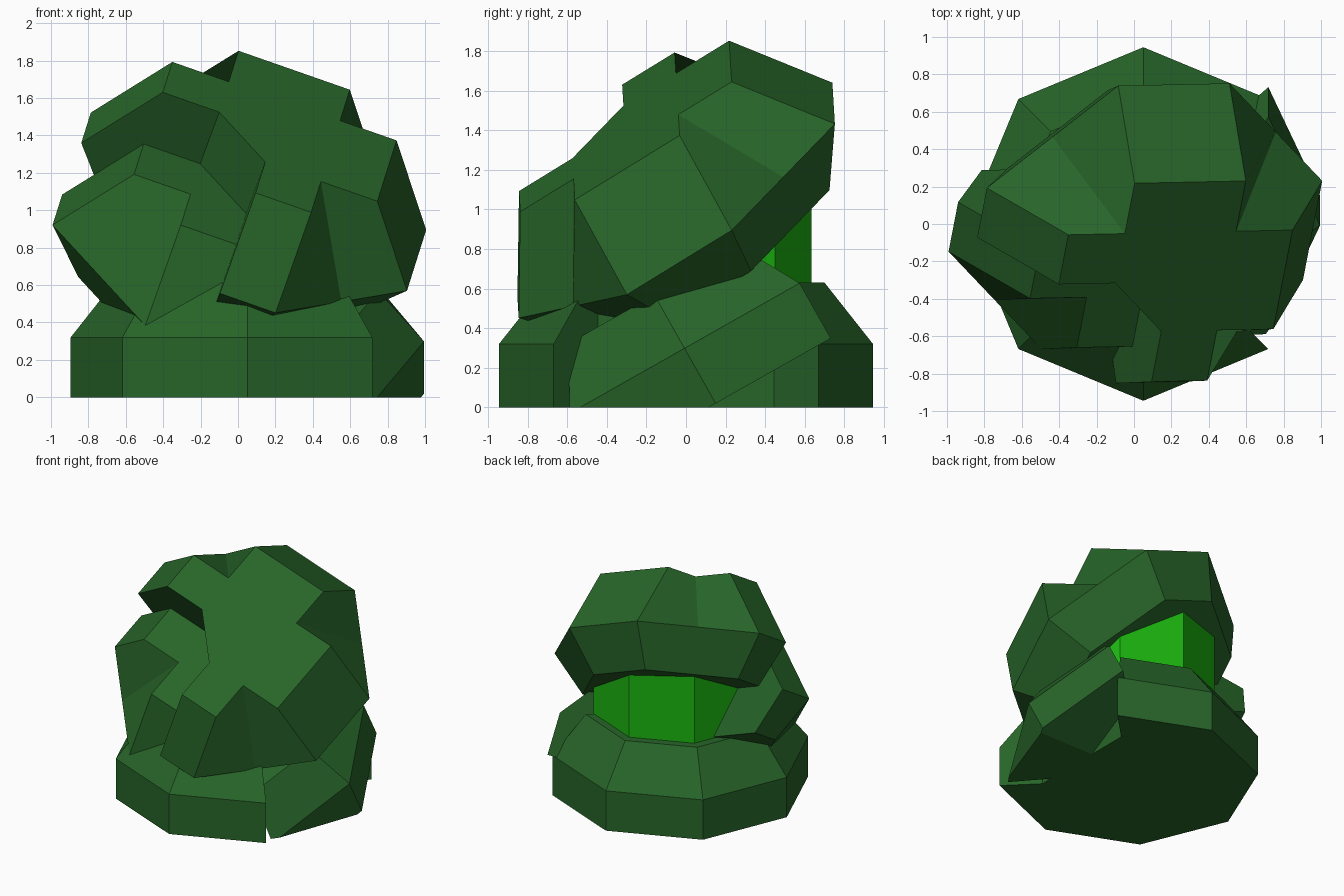
import bpy, bmesh, math
from mathutils import Matrix, Vector

if "Cube" in bpy.data.objects:
    bpy.data.objects.remove(bpy.data.objects["Cube"])

def material(name, rgb):
    m = bpy.data.materials.new(name)
    m.diffuse_color = (*rgb, 1)
    m.use_nodes = True
    m.node_tree.nodes["Principled BSDF"].inputs["Base Color"].default_value = m.diffuse_color
    return m

GREEN = material("dark_green", (0.0205, 0.13, 0.022))
BRIGHT = material("bright_green", (0.011, 0.47, 0.005))

def finish(name, bm, mat):
    bmesh.ops.remove_doubles(bm, verts=bm.verts, dist=0.0005)
    bmesh.ops.recalc_face_normals(bm, faces=bm.faces)
    me = bpy.data.meshes.new(name)
    bm.to_mesh(me)
    bm.free()
    me.materials.append(mat)
    ob = bpy.data.objects.new(name, me)
    bpy.context.collection.objects.link(ob)
    return ob

def add_polys(bm, polys):
    for poly in polys:
        bm.faces.new([bm.verts.new(p) for p in poly])

def hull(points):
    bm = bmesh.new()
    for p in points:
        bm.verts.new(p)
    bmesh.ops.convex_hull(bm, input=bm.verts)
    bmesh.ops.dissolve_limit(bm, angle_limit=0.01, verts=bm.verts, edges=bm.edges)
    return bm

def clip(bm, co, no):
    geom = bm.verts[:] + bm.edges[:] + bm.faces[:]
    r = bmesh.ops.bisect_plane(bm, geom=geom, plane_co=co, plane_no=no, clear_outer=True)
    edges = [e for e in r["geom_cut"] if isinstance(e, bmesh.types.BMEdge)]
    bmesh.ops.contextual_create(bm, geom=edges)

def octagon(i, r, z, cx=0.05, cy=0.0):
    a = i * math.pi / 4
    return Vector((cx + r * math.cos(a), cy + r * math.sin(a), z))

# Base: octagonal dish, with the right-hand segment broken out
LEVELS = [(0.945, 0), (0.945, 0.32), (0.70, 0.63)]
INNER = 0.63
rings = [[octagon(i, r, z) for i in range(1, 8)] for r, z in LEVELS]
inner = [[octagon(i, INNER, z) for i in (7, 1)] for z in (0, 0.63)]
polys = [rings[0] + inner[0], rings[2] + inner[1],
         inner[0] + inner[1][::-1]]
for lo, hi in zip(rings, rings[1:]):
    polys += [(lo[j], lo[j + 1], hi[j + 1], hi[j]) for j in range(6)]
for end, side in ((0, 1), (-1, 0)):
    polys.append([r[end] for r in rings] + [inner[1][side], inner[0][side]])
bm = bmesh.new()
add_polys(bm, polys)
finish("base", bm, GREEN)

# Broken base segment, tipped about x and trimmed at the ground
tilt = Matrix.Translation((0, 0.15, 0.02)) @ Matrix.Rotation(math.radians(29.5), 4, 'X')
pts = [octagon(i, r, z) for r, z in LEVELS for i in (-1, 0, 1)] + inner[0] + inner[1]
bm = hull([tilt @ p for p in pts])
clip(bm, (0, 0, 0), (0, 0, -1))
finish("base_segment", bm, GREEN)

# Tilted frame of the upper shell
U = Vector((0.943, 0.02, -0.33)).normalized()
N = Vector((0.292, -0.541, 0.789)).normalized()
V = N.cross(U).normalized()
TOP, MID, LOW = 1.347, 0.872, 0.565
FRAME = Matrix((U, V, N)).transposed()

def place(p, k=0, push=0):
    c, s = ((1, 0), (0, 1), (-1, 0), (0, -1))[k]
    x, y, w = p
    return FRAME @ Vector((c * x - s * y - 0.295, s * x + c * y + 0.505, w - push))

def add(bm, polys, k, push=0):
    add_polys(bm, [[place(p, k, push) for p in poly] for poly in polys])

# One quarter of the shell: notched top, flared sides, tucked-in underside
H, R, M = 0.315, 0.635, 0.95
L, S = M * 0.76, H * 0.76
a, b, i, d, e = (R, 0, TOP), (R, H, TOP), (H, H, TOP), (H, R, TOP), (0, R, TOP)
A, B, D, E = (M, 0, MID), (M, H, MID), (H, M, MID), (0, M, MID)
C = ((M + H) / 2, (M + H) / 2, MID)
la, lb, ld, le = (L, 0, LOW), (L, S, LOW), (S, L, LOW), (0, L, LOW)
p, q, lp, lq = (H, 0, TOP), (0, H, TOP), (H, 0, LOW), (0, H, LOW)
c, lc = (0, 0, TOP), (0, 0, LOW)

SIDES = [(a, A, B, b), (b, B, C, i), (d, i, C, D), (d, D, E, e),
         (A, la, lb, B), (B, lb, ld, D, C), (D, ld, le, E)]
CENTRE = [(c, p, q), (lc, lp, lq)]
CAPS = [(p, a, b, i, d, e, q), (lp, la, lb, ld, le, lq)]
WALLS = [(p, a, A, la, lp), (p, q, lq, lp), (q, e, E, le, lq)]

# Upper shell: three quarters plus the exposed walls of the missing one
bm = bmesh.new()
for k in (0, 1, 3):
    add(bm, SIDES + CENTRE + CAPS, k)
add(bm, CENTRE + WALLS, 2)
bmesh.ops.remove_doubles(bm, verts=bm.verts, dist=0.001)
flat = [ed for ed in bm.edges if len(ed.link_faces) == 2 and ed.calc_face_angle(1) < 0.005]
bmesh.ops.dissolve_edges(bm, edges=flat, use_verts=True)
finish("upper_shell", bm, GREEN)

# The missing quarter, pushed inwards
bm = bmesh.new()
add(bm, SIDES + CAPS + WALLS, 2, 0.35)
finish("pressed_quarter", bm, GREEN)

# Bright core, trimmed parallel to the shell's underside
bm = hull([octagon(j, 0.635, z, 0.06, 0) for z in (0.4, 1.8) for j in range(8)])
clip(bm, N * 0.568, N)
finish("core", bm, BRIGHT)
